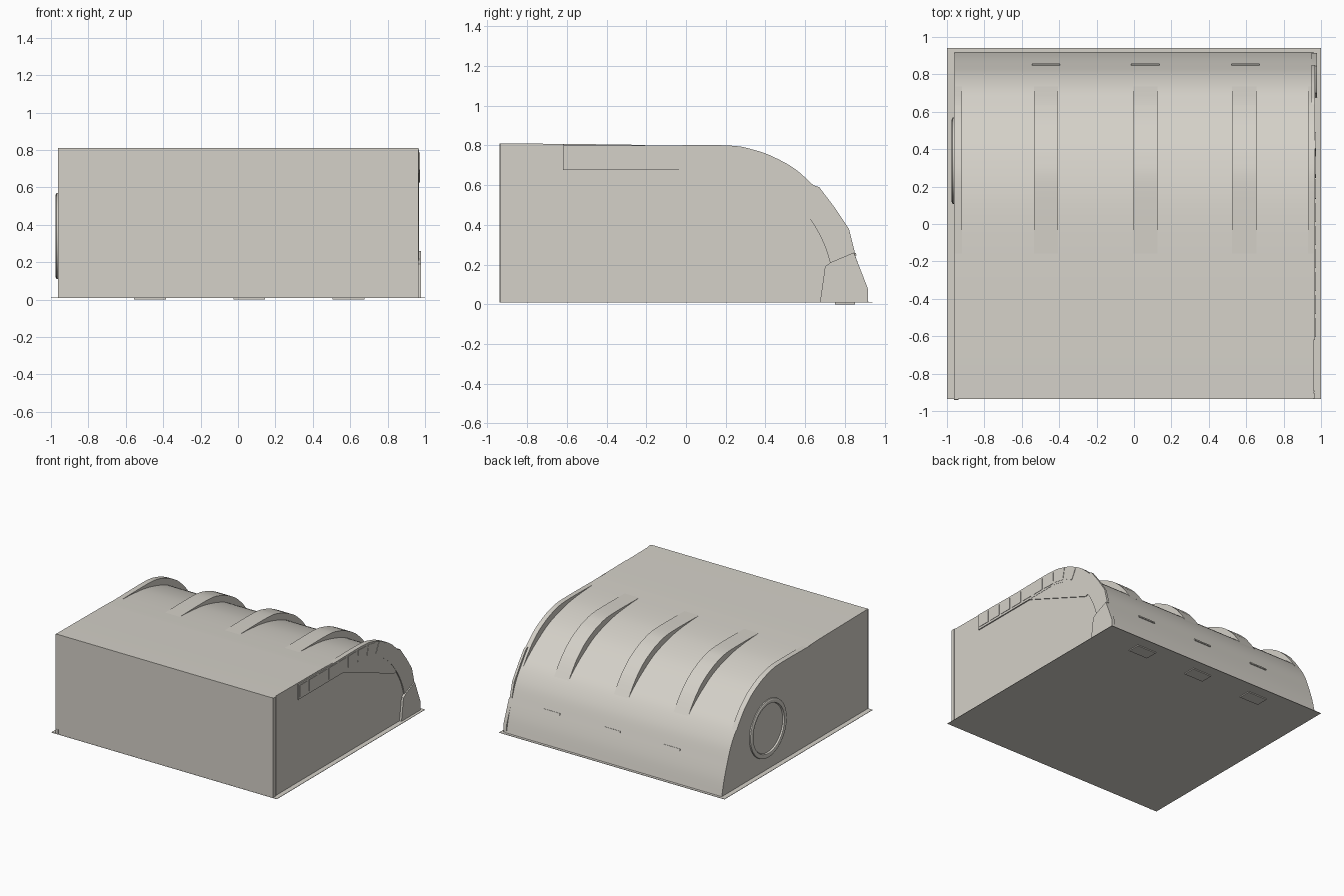
import bpy, bmesh, math
from mathutils import Matrix, Vector

if "Cube" in bpy.data.objects:
    bpy.data.objects.remove(bpy.data.objects["Cube"])

mat = bpy.data.materials.new("warm_grey")
mat.diffuse_color = (0.66, 0.635, 0.58, 1)
mat.use_nodes = True
mat.node_tree.nodes["Principled BSDF"].inputs["Base Color"].default_value = mat.diffuse_color


def finish(name, bm, smooth=True):
    bmesh.ops.recalc_face_normals(bm, faces=bm.faces)
    me = bpy.data.meshes.new(name)
    bm.to_mesh(me)
    bm.free()
    ob = bpy.data.objects.new(name, me)
    bpy.context.collection.objects.link(ob)
    me.materials.append(mat)
    if smooth:
        bpy.context.view_layer.objects.active = ob
        ob.select_set(True)
        bpy.ops.object.shade_smooth_by_angle(angle=math.radians(25))
        ob.select_set(False)
    return ob


def prism(name, pts, x0, x1):
    """Extrude a (y, z) profile along x."""
    bm = bmesh.new()
    face = bm.faces.new([bm.verts.new((x0, y, z)) for y, z in pts])
    ext = bmesh.ops.extrude_face_region(bm, geom=[face])["geom"]
    bmesh.ops.translate(bm, vec=(x1 - x0, 0, 0),
                        verts=[v for v in ext if isinstance(v, bmesh.types.BMVert)])
    return finish(name, bm)


def box(name, centre, size, tilt=0.0):
    bm = bmesh.new()
    m = Matrix.Translation(centre) @ Matrix.Rotation(tilt, 4, 'X') @ Matrix.Diagonal((*size, 1))
    bmesh.ops.create_cube(bm, size=1, matrix=m)
    return finish(name, bm, False)


def curve(pts, n=5):
    """Smooth curve through the points (Catmull-Rom)."""
    p = [Vector(q) for q in [pts[0]] + pts + [pts[-1]]]
    out = []
    for a, b, c, d in zip(p, p[1:], p[2:], p[3:]):
        for i in range(n):
            t = i / n
            v = 0.5 * (2 * b + (c - a) * t + (2 * a - 5 * b + 4 * c - d) * t * t
                       + (3 * b - a - 3 * c + d) * t ** 3)
            out.append((v.x, v.y))
    return out + [tuple(pts[-1])]


# Main shell: flat front and roof, curved back
back = curve([(-0.3, 0.804), (0, 0.79), (0.2, 0.763), (0.4, 0.703), (0.55, 0.62), (0.65, 0.55),
              (0.73, 0.48), (0.8, 0.375), (0.85, 0.25), (0.89, 0.13), (0.918, 0.01)])
prism("shell", [(-0.935, 0.01), (-0.935, 0.81)] + back, -0.96, 0.96)

# Ground sheet and pads under it
box("ground_sheet", (0, 0.002, 0.01), (2, 1.876, 0.003))
for x in (-0.47, 0.06, 0.59):
    box("under_pad", (x, 0.80, 0.004), (0.17, 0.1, 0.008))

# Ribs bulging over the curved back
crest = curve([(-0.2, 0.798), (0.2, 0.8), (0.35, 0.775), (0.45, 0.737), (0.55, 0.68), (0.64, 0.6)])
rib = crest + [(0.69, 0.538), (0.735, 0.474), (0.6, 0.42), (-0.1, 0.7)]
for x0 in (-0.535, -0.005, 0.525):
    prism("rib", rib, x0, x0 + 0.13)
# Small raised tabs below the ribs
for x in (-0.47, 0.06, 0.595):
    box("tab", (x, 0.851, 0.25), (0.15, 0.012, 0.014), math.radians(20))

# Left end rim
prism("left_rim", rib, -0.963, -0.92)

# Right end arch band with flange
inner = curve([(0.725, 0.21), (0.7, 0.29), (0.65, 0.39), (0.57, 0.5), (0.48, 0.585),
               (0.38, 0.64), (0.28, 0.67), (0.2, 0.677)])
flange = [(0.67, 0.59), (0.75, 0.485), (0.82, 0.38), (0.85, 0.26)]
prism("right_rim", rib, 0.93, 0.967)
prism("arch_band", [(-0.62, 0.677), (-0.62, 0.803)] + crest + flange + inner, 0.95, 0.969)
prism("arch_foot", [(0.675, 0.012), (0.7, 0.19), (0.73, 0.212), (0.845, 0.26),
                    (0.915, 0.08), (0.915, 0.012)], 0.95, 0.978)

# Panels set along the arch band
panels = [(-0.555 + 0.123 * i, 0.74, 0) for i in range(6)]
panels += [(0.185, 0.737, -3), (0.305, 0.727, -11), (0.425, 0.69, -28)]
for y, z, a in panels:
    box("arch_panel", (0.968, y, z), (0.008, 0.1, 0.092), math.radians(a))

# Round ring on the left side
bm = bmesh.new()
section = [(0.19, -0.955), (0.197, -0.972), (0.205, -0.975), (0.22, -0.975), (0.23, -0.97), (0.232, -0.955)]
rings = []
N = 48
for i in range(N):
    t = 2 * math.pi * i / N
    rings.append([bm.verts.new((x, 0.338 + r * math.cos(t), 0.34 + r * math.sin(t))) for r, x in section])
for i in range(N):
    a, b = rings[i], rings[(i + 1) % N]
    for j in range(len(section)):
        k = (j + 1) % len(section)
        bm.faces.new((a[j], a[k], b[k], b[j]))
finish("side_ring", bm)

# Corner strips at the front
box("right_corner_strip", (0.96, -0.918, 0.41), (0.012, 0.03, 0.798))
box("right_corner_bead", (0.96, -0.893, 0.41), (0.008, 0.008, 0.798))
box("left_corner_strip", (-0.952, -0.934, 0.41), (0.02, 0.008, 0.798))
box("left_corner_foot", (-0.95, -0.936, 0.03), (0.024, 0.008, 0.04))
